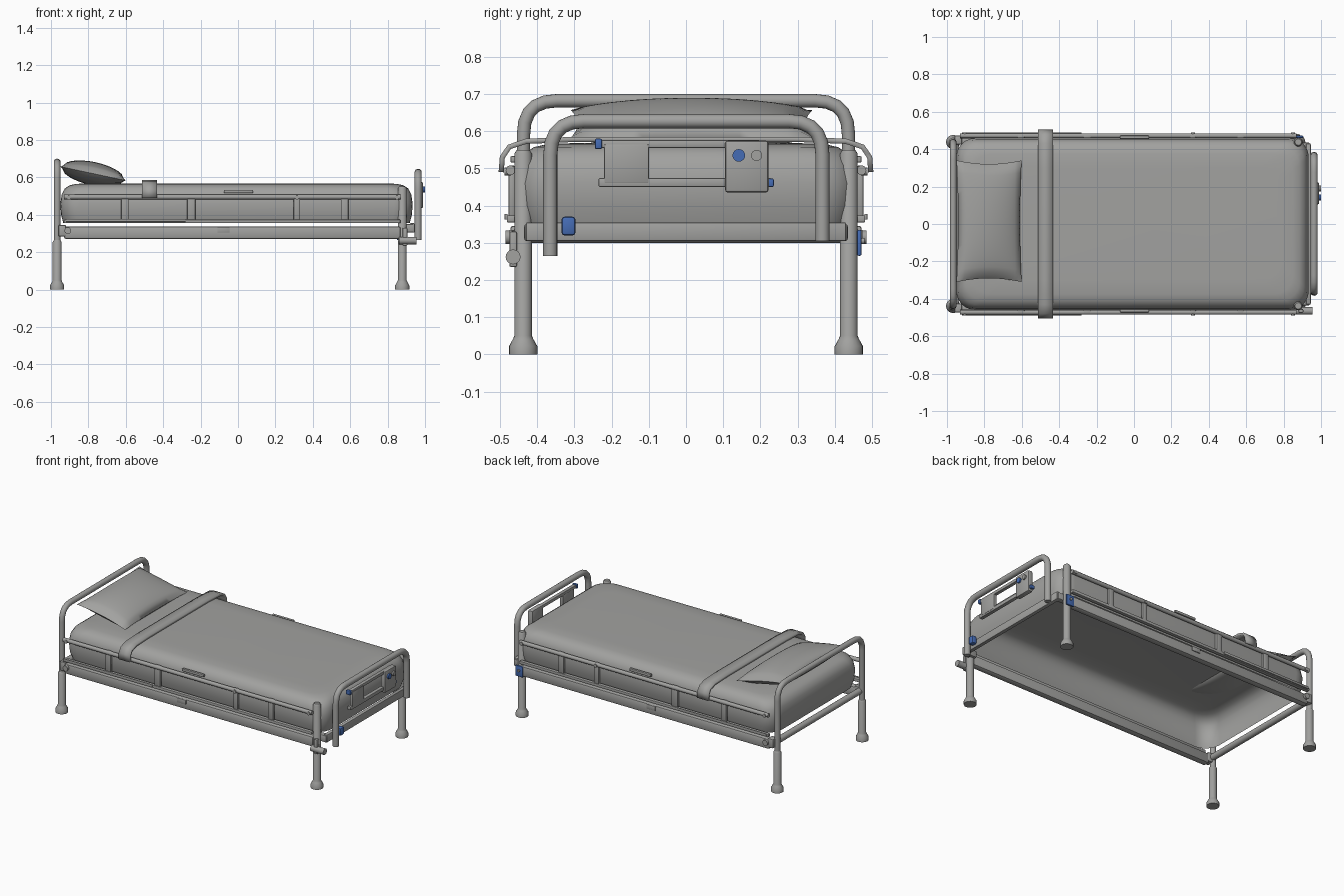
import bpy, bmesh, math
from mathutils import Vector, Matrix

if "Cube" in bpy.data.objects:
    bpy.data.objects.remove(bpy.data.objects["Cube"])


def material(name, rgb):
    m = bpy.data.materials.new(name)
    m.use_nodes = True
    m.diffuse_color = (*rgb, 1)
    m.node_tree.nodes["Principled BSDF"].inputs["Base Color"].default_value = (*rgb, 1)
    return m


GREY = material("grey", (0.36, 0.36, 0.35))
BLUE = material("blue", (0.06, 0.15, 0.46))


def finish(name, bm, mat=GREY, angle=40):
    mesh = bpy.data.meshes.new(name)
    bmesh.ops.recalc_face_normals(bm, faces=bm.faces)
    bm.to_mesh(mesh)
    bm.free()
    mesh.materials.append(mat)
    ob = bpy.data.objects.new(name, mesh)
    bpy.context.collection.objects.link(ob)
    bpy.ops.object.select_all(action='DESELECT')
    ob.select_set(True)
    bpy.context.view_layer.objects.active = ob
    bpy.ops.object.shade_smooth_by_angle(angle=math.radians(angle))
    return ob


def box(name, lo, hi, bevel=0.004, mat=GREY):
    lo, hi = Vector(lo), Vector(hi)
    bm = bmesh.new()
    bmesh.ops.create_cube(bm, size=1)
    bmesh.ops.scale(bm, vec=hi - lo, verts=bm.verts)
    bmesh.ops.translate(bm, vec=(lo + hi) / 2, verts=bm.verts)
    if bevel:
        bmesh.ops.bevel(bm, geom=bm.edges[:], offset=bevel, segments=2,
                        profile=0.5, affect='EDGES')
    return finish(name, bm, mat)


def rounded(points, bend, steps=5):
    """Replace the inner corners of a path with arcs."""
    pts = [Vector(p) for p in points]
    out = [pts[0]]
    for a, b, c in zip(pts, pts[1:], pts[2:]):
        p, q = b + (a - b).normalized() * bend, b + (c - b).normalized() * bend
        for i in range(steps + 1):
            t = i / steps
            out.append(p * (1 - t) ** 2 + b * 2 * t * (1 - t) + q * t * t)
    return out + [pts[-1]]


def tube(name, points, radius, bend=0.08, sides=16, mat=GREY):
    """Sweep a round section along a path and cap both ends."""
    path = rounded(points, bend)
    bm = bmesh.new()
    rings = []
    for i, p in enumerate(path):
        d = (path[min(i + 1, len(path) - 1)] - path[max(i - 1, 0)]).normalized()
        rot = d.to_track_quat('Z', 'Y').to_matrix()
        side = Vector((1, 0, 0)) if abs(d.x) < 0.9 else Vector((0, 1, 0))
        up = d.cross(side).normalized()
        side = up.cross(d)
        ring = [bm.verts.new(p + radius * (math.cos(a) * side + math.sin(a) * up))
                for a in (2 * math.pi * k / sides for k in range(sides))]
        rings.append(ring)
    for r, s in zip(rings, rings[1:]):
        for k in range(sides):
            bm.faces.new((r[k], r[k - 1], s[k - 1], s[k]))
    bm.faces.new(rings[0])
    bm.faces.new(rings[-1])
    return finish(name, bm, mat)


def turned(name, x, y, profile, sides=20):
    """Lathe a radius/height profile about a vertical axis."""
    bm = bmesh.new()
    vs = [bm.verts.new((r, 0, z)) for r, z in profile]
    es = [bm.edges.new(e) for e in zip(vs, vs[1:])]
    bmesh.ops.spin(bm, geom=vs + es, axis=(0, 0, 1), cent=(0, 0, 0),
                   angle=2 * math.pi, steps=sides, use_merge=True)
    bmesh.ops.remove_doubles(bm, verts=bm.verts, dist=1e-5)
    bmesh.ops.translate(bm, vec=(x, y, 0), verts=bm.verts)
    return finish(name, bm)


# Mattress: rounded shell, open underneath
def mattress():
    bm = bmesh.new()
    rings = []
    for z, inset in ((0.355, 0.012), (0.40, 0), (0.46, -0.004), (0.51, 0.004),
                     (0.54, 0.02), (0.557, 0.045), (0.565, 0.08), (0.568, 0.15)):
        hx, hy, r = 0.938 - inset, 0.455 - inset, 0.1
        ring = []
        for sx, sy, start in ((1, 1, 0), (-1, 1, 1), (-1, -1, 2), (1, -1, 3)):
            for k in range(7):
                a = (start + k / 6) * math.pi / 2
                ring.append(bm.verts.new((-0.008 + sx * (hx - r) + r * math.cos(a),
                                          sy * (hy - r) + r * math.sin(a), z)))
        rings.append(ring)
    for r, s in zip(rings, rings[1:]):
        for k in range(len(r)):
            bm.faces.new((r[k - 1], r[k], s[k], s[k - 1]))
    top = bm.faces.new(rings[-1])
    top.normal_update()
    finish("mattress", bm, angle=60)


mattress()


# Pillow: puffed cushion with pinched corners, leaning on the head end
def pillow():
    n = 20
    bm = bmesh.new()
    for side in (1, -1):
        made = bmesh.ops.create_grid(bm, x_segments=n, y_segments=n, size=1)["verts"]
        for v in made:
            u, w = v.co.x, v.co.y
            puff = max(0, (1 - u * u) * (1 - w * w)) ** 0.45
            v.co = (u * 0.178 * (1 - 0.06 * (1 - u * u) - 0.05 * (1 - w * w)),
                    w * 0.325 * (1 - 0.06 * (1 - u * u)), side * puff * 0.062)
    bmesh.ops.remove_doubles(bm, verts=bm.verts, dist=1e-4)
    bmesh.ops.transform(bm, verts=bm.verts, matrix=Matrix.Translation((-0.775, 0.015, 0.62))
                        @ Matrix.Rotation(math.radians(12), 4, 'Y'))
    finish("pillow", bm, angle=70)


pillow()


# Strap over the blanket
def strap():
    half = [(0.497, 0.49), (0.494, 0.53), (0.475, 0.558), (0.43, 0.573), (0.3, 0.578)]
    path = half + [(-y, z) for y, z in reversed(half)]
    bm = bmesh.new()
    a = [bm.verts.new((-0.512, y, z)) for y, z in path]
    b = [bm.verts.new((-0.432, y, z)) for y, z in path]
    for i in range(len(path) - 1):
        bm.faces.new((a[i], b[i], b[i + 1], a[i + 1]))
    ob = finish("strap", bm)
    mod = ob.modifiers.new("thickness", 'SOLIDIFY')
    mod.thickness, mod.offset = 0.014, 0


strap()

# Head hoop, foot hoop and cross beams
HX, FX = -0.967, 0.963
tube("head_hoop", [(HX, -0.437, 0.25), (HX, -0.437, 0.682), (HX, 0.437, 0.682),
                   (HX, 0.437, 0.25)], 0.018, 0.09)
tube("foot_hoop", [(FX, -0.365, 0.265), (FX, -0.365, 0.627), (FX, 0.367, 0.627),
                   (FX, 0.367, 0.305)], 0.019, 0.09)
box("foot_cross_beam", (0.92, -0.43, 0.305), (0.945, 0.43, 0.355))
tube("head_cross_beam", [(HX + 0.01, -0.43, 0.32), (HX + 0.01, 0.43, 0.32)], 0.02)

for s, tag in ((-1, "right"), (1, "left")):
    def side_box(name, x0, x1, y0, y1, z0, z1, bevel=0.003, mat=GREY):
        ys = sorted((s * y0, s * y1))
        box(f"{tag}_{name}", (x0, ys[0], z0), (x1, ys[1], z1), bevel, mat)

    # Legs with wide feet
    for x, end, top in ((HX, "head", 0.265), (0.878, "foot", 0.55)):
        turned(f"{tag}_{end}_leg", x, s * 0.438,
               [(0, 0), (0.038, 0), (0.038, 0.022), (0.028, 0.04), (0.0235, 0.05),
                (0.0235, top - 0.01), (0.017, top), (0, top)])
    # Bed frame beam and its mounts
    side_box("frame_beam", -0.93, 0.87, 0.425, 0.47, 0.27, 0.337, 0.012)
    side_box("beam_latch", -0.11, -0.045, 0.467, 0.475, 0.305, 0.335)
    side_box("head_bracket", -0.96, -0.92, 0.425, 0.472, 0.285, 0.345, 0.006)
    side_box("foot_bracket", 0.86, 0.94, 0.40, 0.435, 0.305, 0.35, 0.006)
    tube(f"{tag}_head_pivot", [(-0.91, s * 0.46, 0.315), (-0.91, s * 0.485, 0.315)], 0.018)
    # Guard rail
    tube(f"{tag}_upper_rail", [(-0.93, s * 0.472, 0.495), (0.868, s * 0.472, 0.495)], 0.013)
    side_box("lower_rail", -0.93, 0.868, 0.458, 0.482, 0.355, 0.374)
    side_box("rail_strip", -0.92, -0.28, 0.48, 0.488, 0.362, 0.378, 0.002)
    side_box("rail_handle", -0.075, 0.08, 0.455, 0.472, 0.516, 0.533)
    for i, (x, w) in enumerate(((-0.605, 0.02), (-0.25, 0.022), (0.315, 0.017), (0.57, 0.02))):
        side_box(f"rail_post_{i + 1}", x - w, x + w, 0.459, 0.478, 0.37, 0.508, 0.006)
    for i, x in enumerate((-0.905, 0.315, 0.85)):
        tube(f"{tag}_rail_bolt_{i + 1}", [(x, s * 0.47, 0.492), (x, s * 0.488, 0.492)], 0.011)

# Swivel fittings at the foot end
tube("right_swivel_bar", [(0.86, -0.465, 0.262), (0.955, -0.465, 0.262)], 0.02)
box("right_swivel_plate", (0.88, -0.475, 0.235), (0.905, -0.455, 0.33))
box("left_release_pedal", (0.85, 0.46, 0.265), (0.905, 0.472, 0.335), 0.004, BLUE)
tube("left_pedal_pin", [(0.878, 0.455, 0.305), (0.878, 0.48, 0.305)], 0.008)
box("foot_release_knob", (0.945, -0.335, 0.32), (0.978, -0.297, 0.37), 0.008, BLUE)

# Foot end control panel: two bars joining a tray and a control box
box("panel_top_bar", (0.955, -0.23, 0.555), (0.979, 0.2, 0.576))
box("panel_bottom_bar", (0.955, -0.235, 0.45), (0.98, 0.23, 0.474))
box("panel_tray", (0.96, -0.22, 0.46), (0.982, -0.1, 0.565))
box("control_box", (0.955, 0.105, 0.435), (0.99, 0.222, 0.575), 0.008)
box("panel_corner_cap", (0.95, -0.245, 0.552), (0.982, -0.226, 0.58), 0.004, BLUE)
box("panel_end_cap", (0.952, 0.222, 0.45), (0.982, 0.236, 0.473), 0.004, BLUE)
tube("blue_button", [(0.985, 0.142, 0.535), (1.0, 0.142, 0.535)], 0.017, mat=BLUE)
tube("grey_button", [(0.985, 0.19, 0.535), (1.0, 0.19, 0.535)], 0.015)
